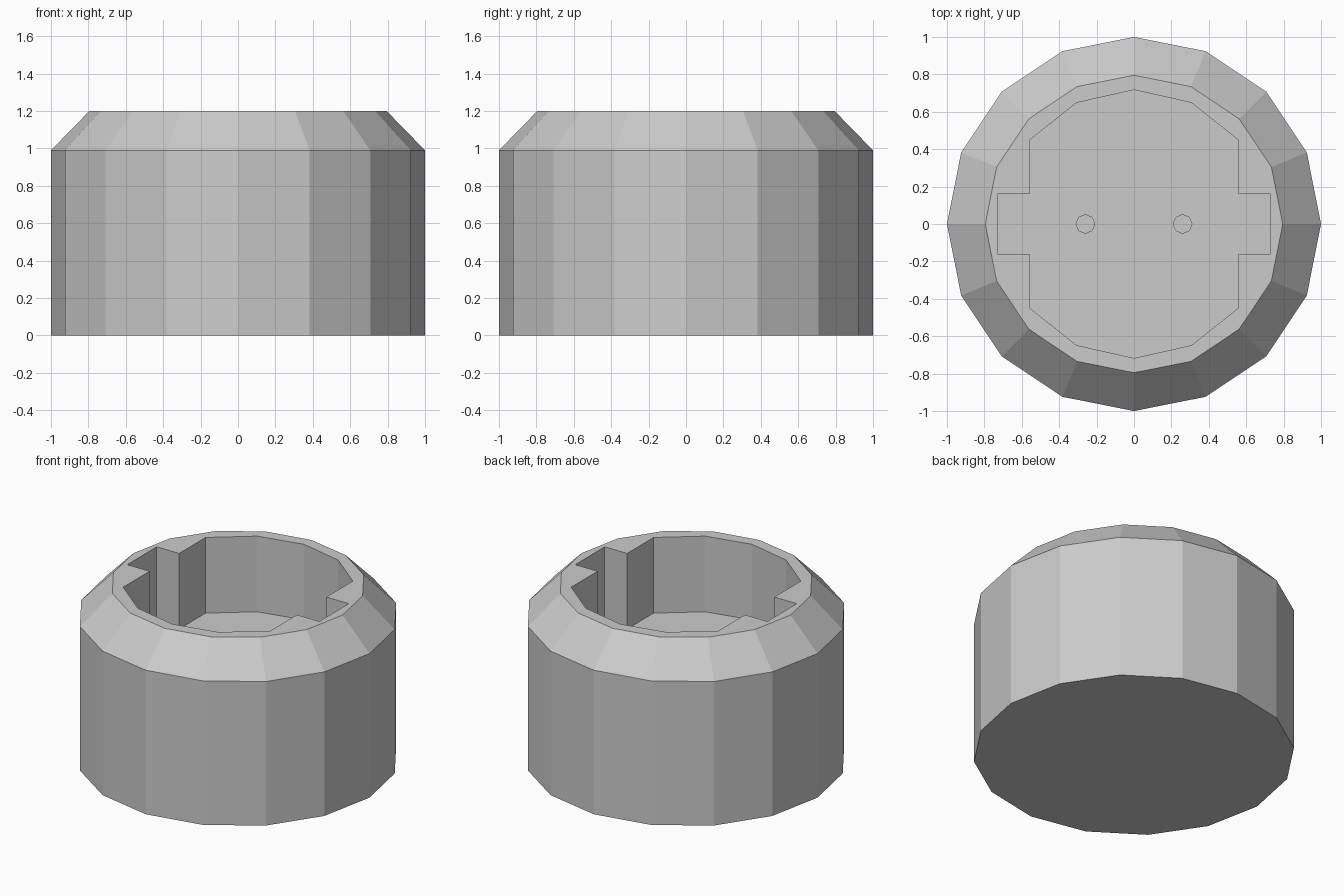
import bpy, bmesh
from math import cos, sin, pi

if "Cube" in bpy.data.objects:
    bpy.data.objects.remove(bpy.data.objects["Cube"])


def ring(n, r):
    return [(r * cos(2 * pi * i / n), r * sin(2 * pi * i / n)) for i in range(n)]


def loft(name, sections):
    """Closed solid through stacked (outline, z) sections."""
    bm = bmesh.new()
    loops = [[bm.verts.new((x, y, z)) for x, y in pts] for pts, z in sections]
    for a, b in zip(loops, loops[1:]):
        n = len(a)
        for i in range(n):
            j = (i + 1) % n
            bm.faces.new((a[i], a[j], b[j], b[i]))
    bm.faces.new(loops[0][::-1])
    bm.faces.new(loops[-1])
    bmesh.ops.recalc_face_normals(bm, faces=bm.faces)
    me = bpy.data.meshes.new(name)
    bm.to_mesh(me)
    bm.free()
    ob = bpy.data.objects.new(name, me)
    bpy.context.collection.objects.link(ob)
    return ob


def cut(target, cutter):
    cutter.hide_render = True
    mod = target.modifiers.new("cut", 'BOOLEAN')
    mod.operation = 'DIFFERENCE'
    mod.solver = 'EXACT'
    mod.object = cutter
    bpy.context.view_layer.objects.active = target
    bpy.ops.object.modifier_apply(modifier=mod.name)
    bpy.data.objects.remove(cutter)


# Sixteen-sided body with chamfered top
body = loft("socket_body", [(ring(16, 1.0), 0), (ring(16, 1.0), 0.99),
                            (ring(16, 0.795), 1.2)])

# Recess outline: quarter profile mirrored, with a notch at each side
quarter = [(0.73, 0.16), (0.56, 0.16), (0.56, 0.447), (0.308, 0.648)]
half = quarter + [(0, 0.717)] + [(-x, y) for x, y in reversed(quarter)]
outline = half + [(-x, -y) for x, y in half]
FLOOR = 0.68
cut(body, loft("recess_cutter", [(outline, FLOOR), (outline, 1.4)]))

# Two small contact holes in the recess floor
for side in (-1, 1):
    hole = [(x + side * 0.26, y) for x, y in ring(8, 0.05)]
    cut(body, loft("hole_cutter", [(hole, FLOOR - 0.3), (hole, FLOOR + 0.1)]))
